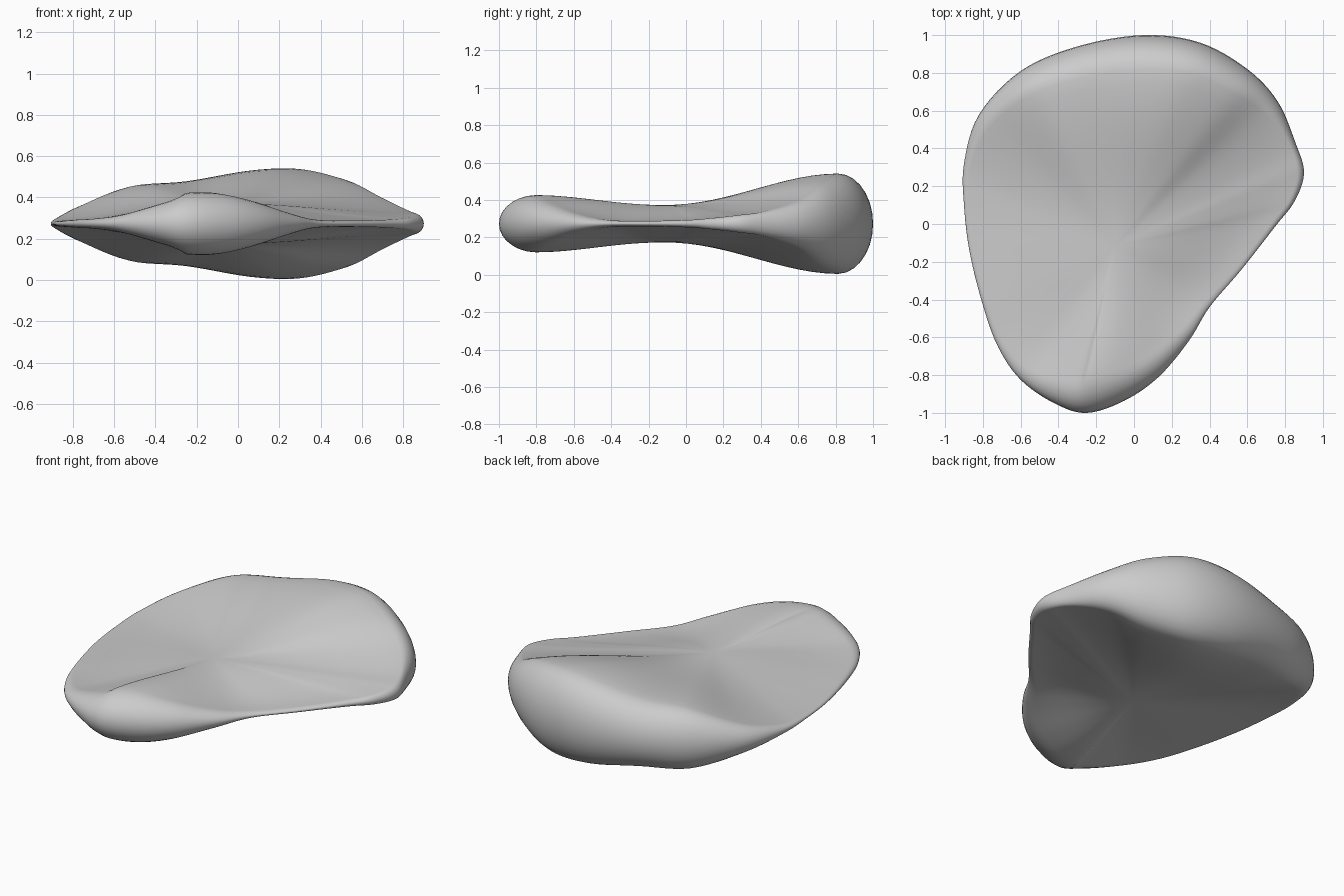
import bpy, bmesh
from math import sin, cos, pi
from mathutils import Vector

if "Cube" in bpy.data.objects:
    bpy.data.objects.remove(bpy.data.objects["Cube"])

MID = 0.273                        # height of the symmetry plane
CENTRE, H_CENTRE = Vector((-0.1, -0.12)), 0.10

# Outline stations: x, y, rim inset, half height of the rim ridge
RIM = [
    (0.05, 1.0, .18, .257), (0.35, .96, .17, .265), (0.6, .82, .15, .215),
    (0.76, .65, .10, .13), (0.855, .43, .04, .065), (0.9, .27, .04, .045),
    (0.85, .12, .03, .03), (0.75, -.01, .03, .02), (0.57, -.24, .03, .015),
    (0.4, -.44, .04, .02), (0.29, -.62, .08, .055), (0.13, -.81, .13, .115),
    (-.05, -.935, .17, .15), (-.25, -1.0, .18, .145), (-.42, -.95, .14, .10),
    (-.6, -.825, .08, .045), (-.72, -.65, .04, .025), (-.8, -.43, .03, .02),
    (-.87, -.15, .03, .015), (-.9, .1, .03, .015), (-.9, .32, .04, .03),
    (-.82, .58, .09, .09), (-.6, .81, .14, .18), (-.3, .94, .17, .205),
]
SUB = 6


def spline(pts, sub):
    """Closed Catmull-Rom curve through the stations."""
    out, n = [], len(pts)
    for i in range(n):
        a, b, c, d = (Vector(pts[(i + k) % n]) for k in (-1, 0, 1, 2))
        for s in range(sub):
            t = s / sub
            out.append(0.5 * (2 * b + (c - a) * t + (2 * a - 5 * b + 4 * c - d) * t * t
                              + (3 * b - a - 3 * c + d) * t ** 3))
    return out


rim = spline(RIM, SUB)
n = len(rim)


def ring_points(kind, t):
    """One ring: 'dish' runs centre to ridge, 'edge' rounds ridge to outline."""
    pts = []
    for i, p in enumerate(rim):
        a, b = rim[i - 2], rim[(i + 2) % n]
        tangent = (b.xy - a.xy).normalized()
        inward = Vector((tangent.y, -tangent.x))
        d, h = p[2], p[3]
        if kind == 'dish':
            ridge = p.xy + inward * d
            xy = CENTRE.lerp(ridge, t)
            s = (t * t * (3 - 2 * t)) ** 1.1
            z = H_CENTRE + (h - H_CENTRE) * s
        else:
            xy = p.xy + inward * d * (1 - sin(t * pi / 2))
            z = h * cos(t * pi / 2)
        pts.append((xy.x, xy.y, z))
    return pts


# Pebble body: rings down the upper face, round the rim, back under
upper = [ring_points('dish', k / 14) for k in range(1, 15)]
upper += [ring_points('edge', k / 7) for k in range(1, 8)]
lower = [[(x, y, -z) for x, y, z in r] for r in reversed(upper[:-1])]

bm = bmesh.new()
rings = [[bm.verts.new((x, y, z + MID)) for x, y, z in r] for r in upper + lower]
for r0, r1 in zip(rings, rings[1:]):
    for i in range(n):
        j = (i + 1) % n
        bm.faces.new((r0[i], r0[j], r1[j], r1[i]))
for ring, sign in ((rings[0], 1), (rings[-1], -1)):
    c = bm.verts.new((CENTRE.x, CENTRE.y, MID + sign * H_CENTRE))
    for i in range(n):
        bm.faces.new((c, ring[i], ring[(i + 1) % n]))
bmesh.ops.recalc_face_normals(bm, faces=bm.faces)

mesh = bpy.data.meshes.new("dished_body")
bm.to_mesh(mesh)
bm.free()
body = bpy.data.objects.new("dished_body", mesh)
bpy.context.collection.objects.link(body)
bpy.context.view_layer.objects.active = body
body.select_set(True)
bpy.ops.object.shade_smooth_by_angle(angle=1.0)
